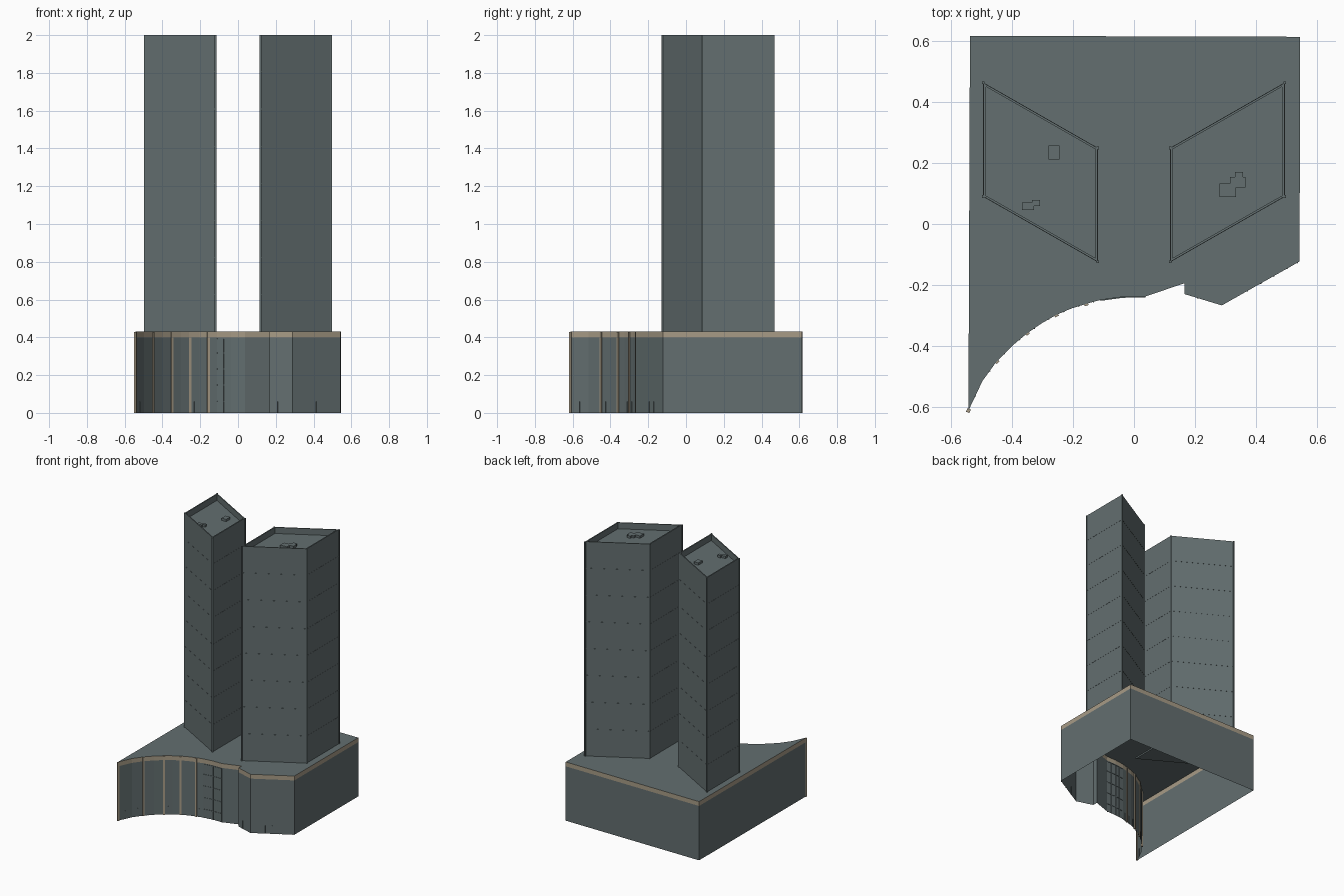
import bpy
import bmesh
from mathutils import Vector

cube = bpy.data.objects.get("Cube")
if cube:
    bpy.data.objects.remove(cube, do_unlink=True)


def material(name, rgb):
    m = bpy.data.materials.new(name)
    m.use_nodes = True
    m.diffuse_color = (*rgb, 1)
    bsdf = m.node_tree.nodes["Principled BSDF"]
    bsdf.inputs["Base Color"].default_value = (*rgb, 1)
    bsdf.inputs["Roughness"].default_value = 0.8
    return m


GREY = material("slate grey", (0.125, 0.158, 0.162))
TAN = material("warm tan", (0.39, 0.33, 0.24))


def finish(name, bm, mats):
    mesh = bpy.data.meshes.new(name)
    bmesh.ops.recalc_face_normals(bm, faces=bm.faces)
    bm.to_mesh(mesh)
    bm.free()
    for m in mats:
        mesh.materials.append(m)
    obj = bpy.data.objects.new(name, mesh)
    bpy.context.collection.objects.link(obj)
    return obj


def ring(bm, outline, z):
    return [bm.verts.new((x, y, z)) for x, y in outline]


def bridge(bm, a, b, mat=0):
    n = len(a)
    for i in range(n):
        j = (i + 1) % n
        bm.faces.new((a[i], a[j], b[j], b[i])).material_index = mat


def add_prism(bm, outline, z0, z1):
    low, high = ring(bm, outline, z0), ring(bm, outline, z1)
    bridge(bm, low, high)
    bm.faces.new(low[::-1])
    bm.faces.new(high)


def rect(x, y, w, d):
    return [(x - w / 2, y - d / 2), (x + w / 2, y - d / 2),
            (x + w / 2, y + d / 2), (x - w / 2, y + d / 2)]


def add_wall_bar(bm, p, q, z0, z1, depth=0.003):
    """Thin strip lying on the wall that runs from p to q (outside on the right)."""
    p, q = Vector(p), Vector(q)
    d = (q - p).normalized()
    out = Vector((d.y, -d.x)) * depth
    add_prism(bm, [tuple(v) for v in (p - out, q - out, q + out, p + out)], z0, z1)


def along(p, q, t):
    return Vector(p).lerp(Vector(q), t)


def add_post(bm, p, q, t, w, z0, z1, depth=0.003):
    c = along(p, q, t)
    d = (Vector(q) - Vector(p)).normalized() * w / 2
    add_wall_bar(bm, c - d, c + d, z0, z1, depth)


# Podium: hollow base with curved front, tan coping and flat roof
BAND, ROOF, TOP = 0.398, 0.43, 2.0
curve = [(-0.543, -0.612), (-0.497, -0.515), (-0.45, -0.45), (-0.40, -0.40),
         (-0.35, -0.358), (-0.303, -0.326), (-0.255, -0.298), (-0.205, -0.277),
         (-0.157, -0.262), (-0.11, -0.249), (-0.037, -0.239), (0.037, -0.238)]
corner = [(0.166, -0.194), (0.166, -0.23), (0.288, -0.267), (0.543, -0.123)]
outline = curve + corner + [(0.545, 0.614), (-0.538, 0.617)]
bm = bmesh.new()
rings = [ring(bm, outline, z) for z in (0, BAND, ROOF)]
bridge(bm, rings[0], rings[1])
bridge(bm, rings[1], rings[2], 1)
bm.faces.new(rings[2])
finish("podium", bm, [GREY, TAN])

# Tan fins on the curved front
bm = bmesh.new()
for i in range(0, 9, 2):
    add_post(bm, curve[i], curve[i + 1], 0, 0.013, 0, ROOF - 0.003, 0.006)
finish("facade_fins", bm, [TAN])

# Entrance glazing grid
bm = bmesh.new()
for p, q in zip(curve[9:11], curve[10:12]):
    for z in (0.06, 0.145, 0.23, 0.315, 0.39):
        add_wall_bar(bm, p, q, z, z + 0.004)
    for t in (0.05, 0.5, 0.95):
        add_post(bm, p, q, t, 0.004, 0, BAND - 0.004)
finish("entrance_grid", bm, [GREY])

# Low street posts along the front
bm = bmesh.new()
for p, q in zip(curve[:9], curve[1:10]):
    add_post(bm, p, q, 0.5, 0.004, 0, 0.06, 0.002)
for t in (0.33, 0.5, 0.67, 0.84, 0.97):
    add_post(bm, corner[2], corner[3], t, 0.004, 0, 0.06, 0.002)
add_post(bm, corner[1], corner[2], 0.35, 0.004, 0, 0.06, 0.002)
finish("street_posts", bm, [GREY])


# Mirrored pair of parallelogram towers with sunken roofs
def build_tower(name, s):
    plan = [(s * 0.494, 0.463), (s * 0.494, 0.09), (s * 0.119, -0.124), (s * 0.119, 0.249)]
    if s > 0:
        plan.reverse()
    centre = sum((Vector(p) for p in plan), Vector((0, 0))) / 4
    inner = [centre + (Vector(p) - centre) * 0.957 for p in plan]
    bm = bmesh.new()
    base, top = ring(bm, plan, ROOF - 0.01), ring(bm, plan, TOP)
    lip, deck = ring(bm, inner, TOP), ring(bm, inner, TOP - 0.045)
    bridge(bm, base, top)
    bridge(bm, top, lip)
    bridge(bm, lip, deck)
    bm.faces.new(deck)
    bm.faces.new(base[::-1])
    finish(name, bm, [GREY])

    # Slim corner posts and floor joints
    bm = bmesh.new()
    for x, y in plan:
        add_prism(bm, rect(x, y, 0.009, 0.009), ROOF, TOP)
    for k in range(1, 8):
        z = ROOF + k * (TOP - ROOF) / 8
        for i in range(4):
            add_wall_bar(bm, plan[i], plan[(i + 1) % 4], z, z + 0.003, 0.001)
    finish(name + "_trim", bm, [GREY])


build_tower("left_tower", 1)
build_tower("right_tower", -1)

# Rooftop plant boxes
bm = bmesh.new()
for x, y, w, d in [(-0.262, 0.234, 0.036, 0.046), (-0.348, 0.058, 0.04, 0.024),
                   (-0.322, 0.069, 0.026, 0.02), (0.307, 0.111, 0.054, 0.044),
                   (0.34, 0.137, 0.05, 0.034), (0.344, 0.16, 0.026, 0.022)]:
    add_prism(bm, rect(x, y, w, d), TOP - 0.046, TOP - 0.028)
finish("rooftop_boxes", bm, [GREY])
